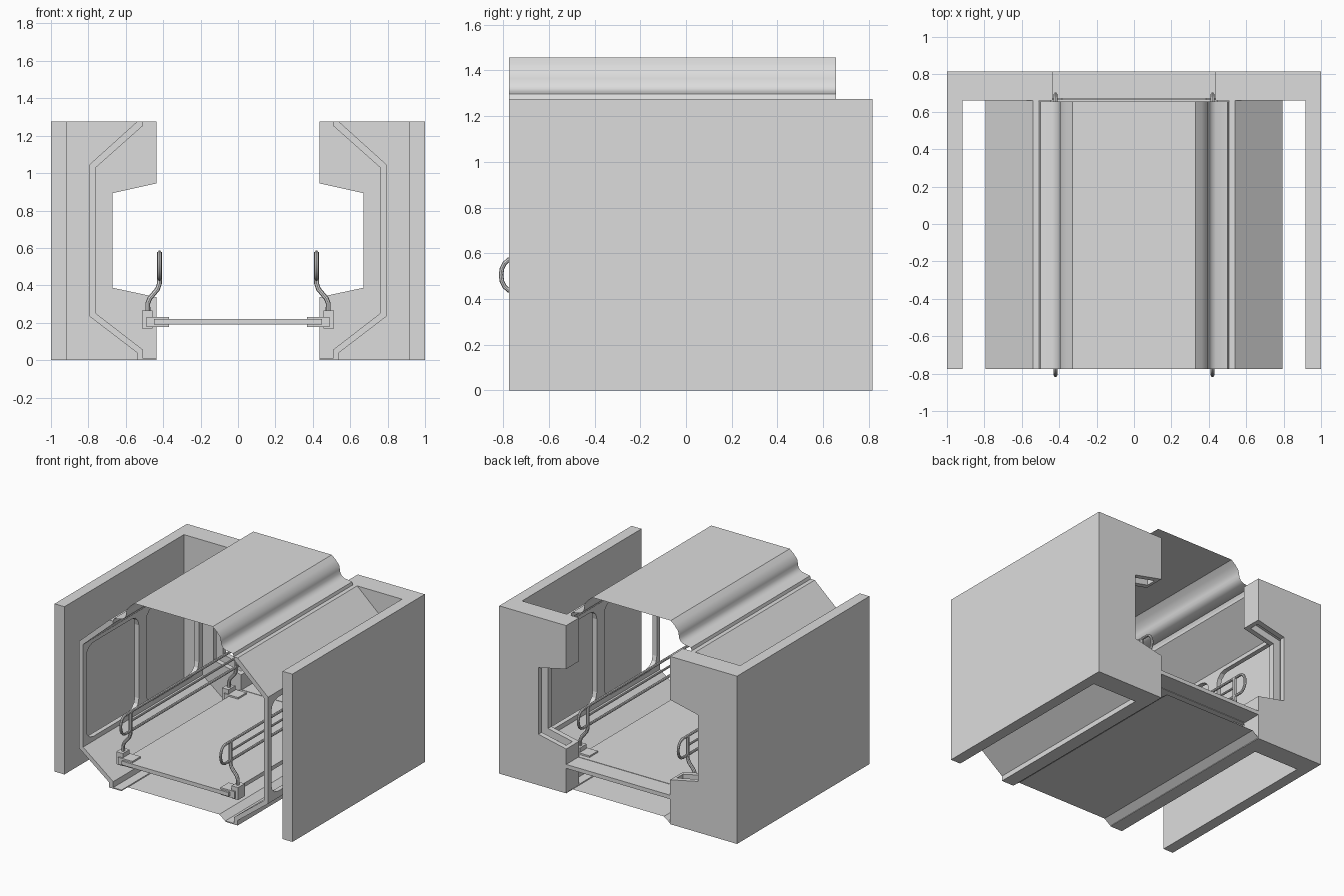
import bpy, bmesh, math

if "Cube" in bpy.data.objects:
    bpy.data.objects.remove(bpy.data.objects["Cube"])

mat = bpy.data.materials.new("light grey")
mat.diffuse_color = (0.72, 0.72, 0.72, 1)
mat.use_nodes = True
mat.node_tree.nodes["Principled BSDF"].inputs["Base Color"].default_value = mat.diffuse_color

Y0, Y1, YB = -0.775, 0.66, 0.815   # front end, inner back, outer back


def finish(bm, name, smooth=False):
    me = bpy.data.meshes.new(name)
    bm.to_mesh(me)
    bm.free()
    me.materials.append(mat)
    ob = bpy.data.objects.new(name, me)
    bpy.context.collection.objects.link(ob)
    if smooth:
        bpy.ops.object.select_all(action='DESELECT')
        ob.select_set(True)
        bpy.context.view_layer.objects.active = ob
        bpy.ops.object.shade_smooth_by_angle(angle=math.radians(35))
    return ob


def prism(name, pts, vec):
    """Closed polygon extruded along vec."""
    bm = bmesh.new()
    f = bm.faces.new([bm.verts.new(p) for p in pts])
    r = bmesh.ops.extrude_face_region(bm, geom=[f])
    bmesh.ops.translate(bm, vec=vec, verts=[v for v in r["geom"] if isinstance(v, bmesh.types.BMVert)])
    bmesh.ops.recalc_face_normals(bm, faces=bm.faces)
    return finish(bm, name)


def profile(name, xz, ya, yb, s=1):
    return prism(name, [(s * x, ya, z) for x, z in xz], (0, yb - ya, 0))


def box(name, x0, x1, y0, y1, z0, z1, s=1):
    return profile(name, [(x0, z0), (x1, z0), (x1, z1), (x0, z1)], y0, y1, s)


def sheet(name, half, ya, yb):
    """Mirrored open zero-thickness strip swept along y."""
    xz = [(-x, z) for x, z in reversed(half)] + half
    bm = bmesh.new()
    a = [bm.verts.new((x, ya, z)) for x, z in xz]
    b = [bm.verts.new((x, yb, z)) for x, z in xz]
    for i in range(len(xz) - 1):
        bm.faces.new((a[i], a[i + 1], b[i + 1], b[i]))
    return finish(bm, name, True)


def tube(name, pts, r, cyclic=False):
    """Round tube along a path."""
    cu = bpy.data.curves.new(name, 'CURVE')
    cu.dimensions = '3D'
    cu.bevel_depth = r
    cu.bevel_resolution = 2
    cu.use_fill_caps = True
    sp = cu.splines.new('POLY')
    sp.points.add(len(pts) - 1)
    for p, co in zip(sp.points, pts):
        p.co = (*co, 1)
    sp.use_cyclic_u = cyclic
    tmp = bpy.data.objects.new("tmp", cu)
    bpy.context.collection.objects.link(tmp)
    bpy.context.view_layer.update()
    me = bpy.data.meshes.new_from_object(tmp.evaluated_get(bpy.context.evaluated_depsgraph_get()))
    bpy.data.objects.remove(tmp)
    bm = bmesh.new()
    bm.from_mesh(me)
    return finish(bm, name, True)


def cut(ob, cutters):
    """Boolean holes, baked into the mesh."""
    for c in cutters:
        m = ob.modifiers.new("hole", 'BOOLEAN')
        m.operation = 'DIFFERENCE'
        m.solver = 'EXACT'
        m.object = c
    bpy.context.view_layer.update()
    me = bpy.data.meshes.new_from_object(ob.evaluated_get(bpy.context.evaluated_depsgraph_get()))
    ob.modifiers.clear()
    ob.data = me
    for c in cutters:
        bpy.data.objects.remove(c)


def window_cutter(y0, y1, z0, z1, s):
    """Window opening with rounded corners."""
    r, pts = 0.08, []
    for cy, cz, a0 in ((y1 - r, z1 - r, 0), (y0 + r, z1 - r, 90), (y0 + r, z0 + r, 180), (y1 - r, z0 + r, 270)):
        for k in range(4):
            a = math.radians(a0 + 30 * k)
            pts.append((s * 0.7, cy + r * math.cos(a), cz + r * math.sin(a)))
    return prism("cutter", pts, (s * 0.2, 0, 0))


for s, side in ((-1, "left"), (1, "right")):
    # outer shell: long wall, and notched end wall with a slot round the notch
    box(side + "_outer_wall", 0.917, 1.0, Y0, Y1, 0, 1.275, s)
    end_wall = profile(side + "_end_wall",
                       [(1, 0), (1, 1.275), (0.437, 1.275), (0.437, 0.945), (0.67, 0.893),
                        (0.67, 0.387), (0.437, 0.337), (0.437, 0)], Y1, YB, s)
    cut(end_wall, [profile("cutter", [(0.465, 0.99), (0.73, 0.935), (0.73, 0.345), (0.465, 0.29)],
                           0.70, 0.775, s)])
    # angled cabin side with two windows
    panel = profile(side + "_cabin_side",
                    [(0.54, 1.275), (0.795, 1.045), (0.795, 0.235), (0.54, 0.04), (0.54, 0.002),
                     (0.437, 0.002), (0.437, 0.01), (0.507, 0.01), (0.507, 0.055), (0.76, 0.25),
                     (0.76, 1.03), (0.507, 1.255), (0.507, 1.275)], Y0, Y1, s)
    cut(panel, [window_cutter(-0.735, -0.105, 0.285, 1.0, s),
                window_cutter(-0.015, 0.615, 0.285, 1.0, s)])

    # hand rail: long loop with rounded ends
    xr, zc, h = s * 0.42, 0.505, 0.072
    loop = []
    for yc, sg in ((-0.755, -1), (0.64, 1)):
        for k in range(9):
            a = math.radians(-90 + 22.5 * k) * sg
            loop.append((xr, yc + sg * 0.054 * math.cos(a), zc + h * math.sin(a)))
    tube(side + "_rail_loop", loop, 0.01, True)
    tube(side + "_middle_rail", [(xr, -0.69, zc), (xr, 0.58, zc)], 0.008)
    # posts, brackets and foot plates
    for y, end in ((-0.69, "front"), (0.58, "rear")):
        tube(f"{side}_{end}_rail_post",
             [(s * 0.482, y, 0.25), (s * 0.482, y, 0.305), (s * 0.472, y, 0.33), (s * 0.43, y, 0.38),
              (s * 0.42, y, 0.41), (s * 0.42, y, zc + h)], 0.013)
        box(f"{side}_{end}_bracket", 0.457, 0.512, y - 0.04, y + 0.04, 0.17, 0.265, s)
        box(f"{side}_{end}_foot_plate", 0.37, 0.49, y - 0.05, y + 0.05, 0.178, 0.232, s)

# raised walkway deck and the threshold between the end walls
box("walkway_deck", -0.45, 0.45, -0.755, 0.665, 0.19, 0.22)
box("threshold", -0.437, 0.437, 0.67, YB, 0.19, 0.22)

# thin lower floor, raised between its edges
sheet("lower_floor", [(0.385, 0.045), (0.437, 0.006)], Y0, YB)

# thin curved roof with a ledge along each edge
sheet("roof", [(0.33, 1.457), (0.362, 1.43), (0.392, 1.395), (0.398, 1.365), (0.402, 1.34),
               (0.415, 1.32), (0.437, 1.308), (0.50, 1.297), (0.507, 1.275), (0.54, 1.275)], Y0, 0.655)
